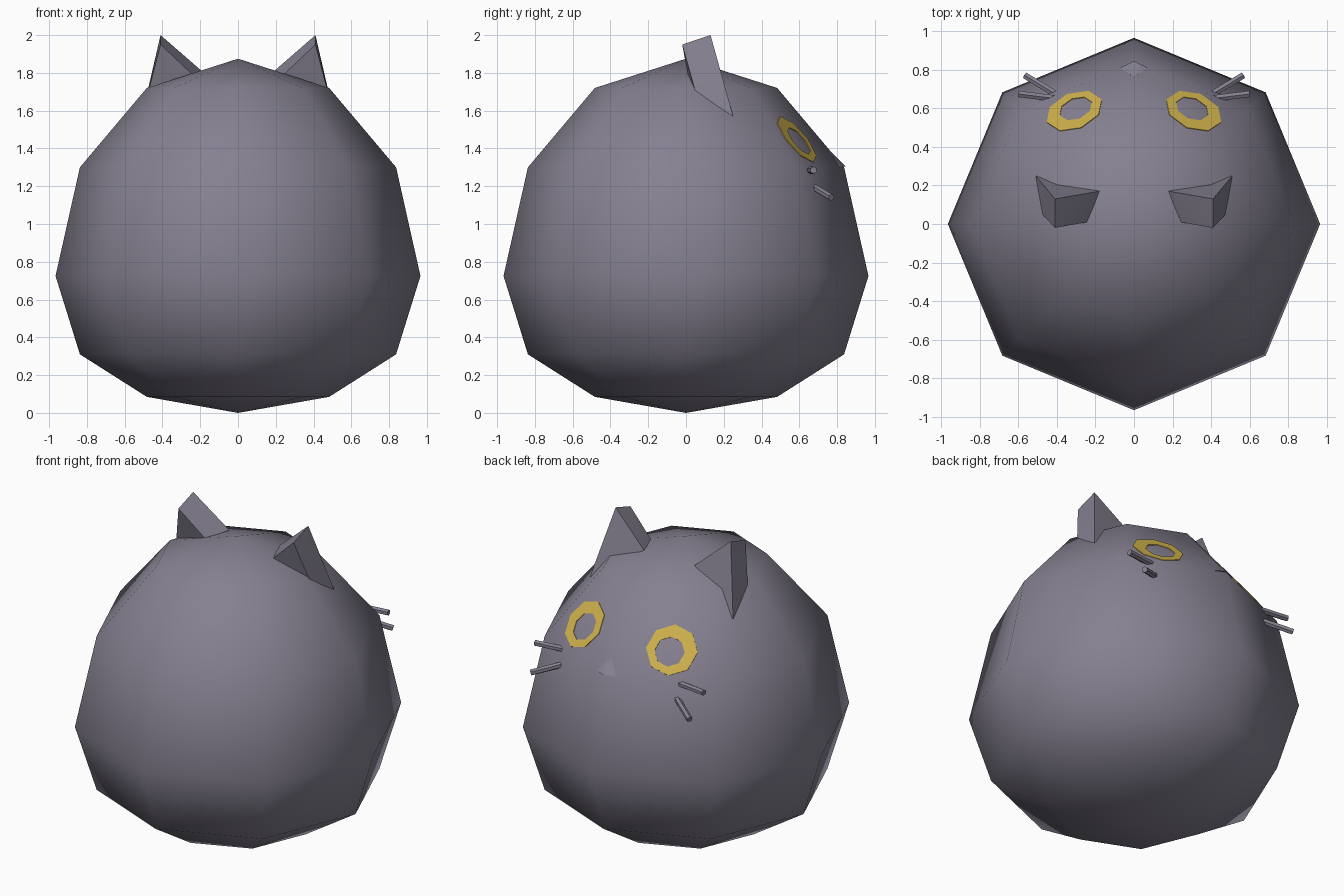
import bpy, bmesh
from math import sin, cos, tau, radians
from mathutils import Vector

default = bpy.data.objects.get("Cube")
if default:
    bpy.data.objects.remove(default, do_unlink=True)


def material(name, rgb):
    mat = bpy.data.materials.new(name)
    mat.use_nodes = True
    mat.diffuse_color = (*rgb, 1)
    mat.node_tree.nodes["Principled BSDF"].inputs["Base Color"].default_value = (*rgb, 1)
    return mat


FUR = material("grey fur", (0.235, 0.217, 0.28))
GOLD = material("golden yellow", (0.61, 0.43, 0.07))


def finish(name, bm, mat, angle=None):
    """Turn a bmesh into a named, shaded object."""
    bmesh.ops.recalc_face_normals(bm, faces=bm.faces)
    mesh = bpy.data.meshes.new(name)
    bm.to_mesh(mesh)
    bm.free()
    mesh.materials.append(mat)
    obj = bpy.data.objects.new(name, mesh)
    bpy.context.collection.objects.link(obj)
    if angle:
        bpy.ops.object.select_all(action="DESELECT")
        obj.select_set(True)
        bpy.context.view_layer.objects.active = obj
        bpy.ops.object.shade_smooth_by_angle(angle=radians(angle))
    return obj


def hull(name, points, mat, angle=None):
    bm = bmesh.new()
    for p in points:
        bm.verts.new(p)
    bmesh.ops.convex_hull(bm, input=bm.verts)
    return finish(name, bm, mat, angle)


# Round body: eight-sided lathe of a pear-like profile
profile = [(0, 0), (0.483, 0.085), (0.837, 0.31), (0.966, 0.725),
           (0.837, 1.30), (0.483, 1.72), (0, 1.875)]
bm = bmesh.new()
verts = [bm.verts.new((r, 0, z)) for r, z in profile]
edges = [bm.edges.new(pair) for pair in zip(verts, verts[1:])]
bmesh.ops.spin(bm, geom=verts + edges, cent=(0, 0, 0), axis=(0, 0, 1),
               angle=tau, steps=8, use_merge=True)
bmesh.ops.remove_doubles(bm, verts=bm.verts, dist=0.001)
finish("body", bm, FUR, 100)

# Small nose on the face ridge
hull("nose", [(0, 0.76, 1.39), (-0.07, 0.812, 1.30), (0.07, 0.812, 1.30),
              (0, 0.845, 1.305), (0, 0.75, 1.29)], FUR, 60)

# Frame of the flat facet the eye lies on
AZIMUTH = radians(67.5)
outward = Vector((cos(AZIMUTH), sin(AZIMUTH), 0))
across = Vector((sin(AZIMUTH), -cos(AZIMUTH), 0))
upward = (outward * -0.327 + Vector((0, 0, 0.42))).normalized()
normal = across.cross(upward).normalized()
if normal.dot(outward) < 0:
    normal.negate()
facet = outward * 0.773 + Vector((0, 0, 1.30))


def octagon(t, s, radius, lift):
    return [facet + across * (t + radius * cos(i * tau / 8))
            + upward * (s + radius * sin(i * tau / 8)) + normal * lift
            for i in range(8)]


def eye_ring(name, side):
    """Thin golden ring, with the fur showing through as the pupil."""
    bm = bmesh.new()
    loops = []
    for t, s, radius, lift in ((0.062, 0.186, 0.154, -0.003), (0.062, 0.186, 0.154, 0.004),
                               (0.05, 0.175, 0.09, 0.004), (0.05, 0.175, 0.09, -0.003)):
        loops.append([bm.verts.new((side * p.x, p.y, p.z))
                      for p in octagon(t, s, radius, lift)])
    for a, b in zip(loops, loops[1:] + loops[:1]):
        for i in range(8):
            j = (i + 1) % 8
            bm.faces.new((a[i], a[j], b[j], b[i]))
    finish(name, bm, GOLD)


def whisker(name, start, end, radius=0.019):
    start, end = Vector(start), Vector(end)
    bm = bmesh.new()
    bmesh.ops.create_cone(bm, cap_ends=True, segments=6, radius1=radius,
                          radius2=radius, depth=(end - start).length)
    turn = (end - start).to_track_quat("Z", "Y").to_matrix()
    bmesh.ops.rotate(bm, verts=bm.verts, matrix=turn)
    bmesh.ops.translate(bm, verts=bm.verts, vec=(start + end) / 2)
    finish(name, bm, FUR, 40)


# Mirrored ears, eyes and whiskers
for label, side in (("left", 1), ("right", -1)):
    ear = [(0.41, -0.02, 1.95), (0.475, 0.05, 1.70), (0.24, 0.01, 1.79),
           (0.41, 0.13, 2.0), (0.51, 0.25, 1.57), (0.18, 0.17, 1.80)]
    hull(label + "_ear", [(side * x, y, z) for x, y, z in ear], FUR, 35)
    eye_ring(label + "_eye", side)
    whisker(label + "_upper_whisker", (side * 0.40, 0.65, 1.285), (side * 0.60, 0.675, 1.285))
    whisker(label + "_lower_whisker", (side * 0.40, 0.67, 1.20), (side * 0.565, 0.77, 1.14))
